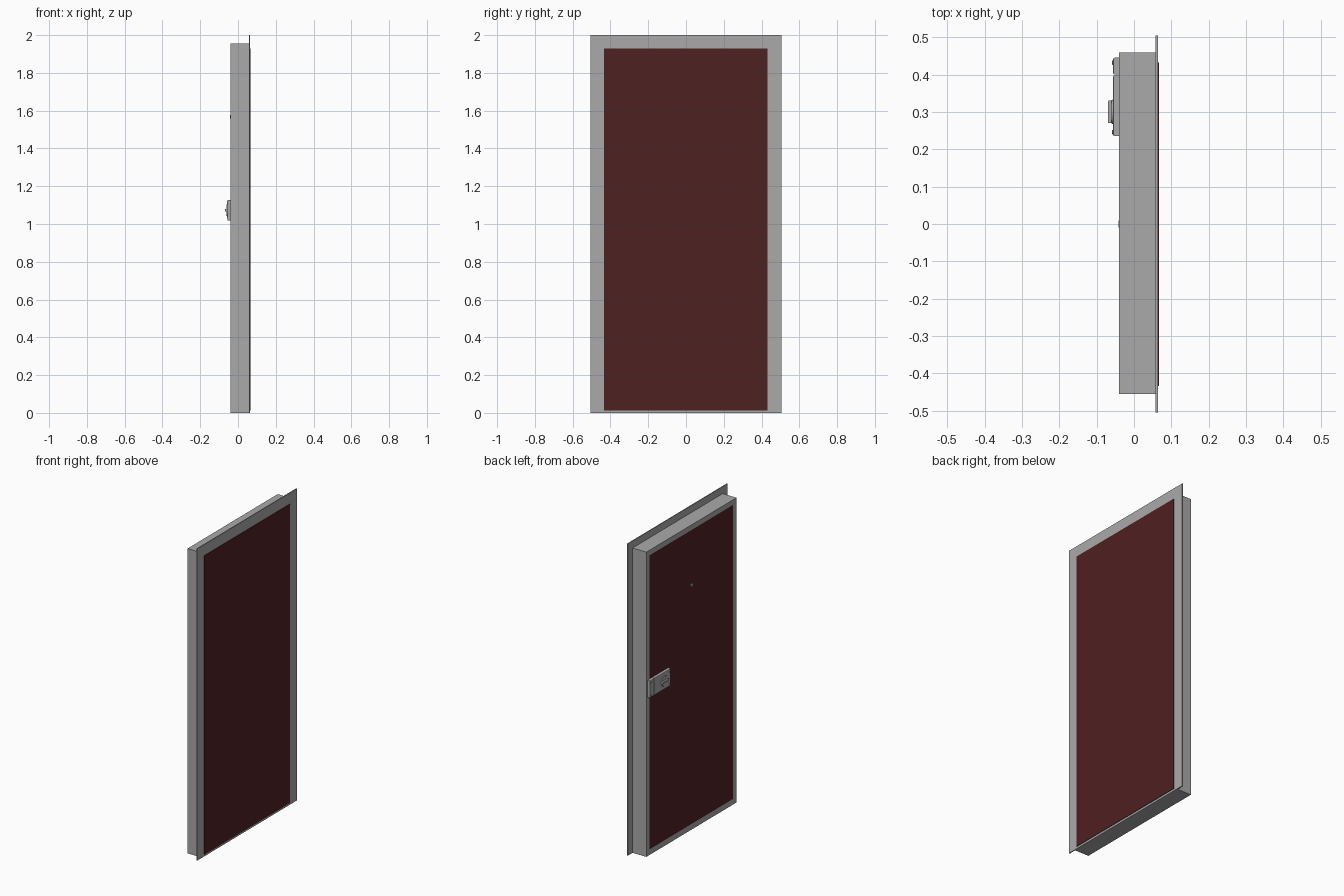
import bpy, bmesh, math

if "Cube" in bpy.data.objects:
    bpy.data.objects.remove(bpy.data.objects["Cube"])


def material(name, rgb):
    m = bpy.data.materials.new(name)
    m.diffuse_color = (*rgb, 1)
    m.use_nodes = True
    m.node_tree.nodes["Principled BSDF"].inputs["Base Color"].default_value = m.diffuse_color
    return m


GREY = material("steel_grey", (0.40, 0.40, 0.40))
RED = material("dark_red", (0.078, 0.015, 0.016))


def finish(bm, name, mat):
    bmesh.ops.recalc_face_normals(bm, faces=bm.faces)
    me = bpy.data.meshes.new(name)
    bm.to_mesh(me)
    bm.free()
    me.materials.append(mat)
    ob = bpy.data.objects.new(name, me)
    bpy.context.collection.objects.link(ob)
    return ob


def box(name, x, y, z, mat, bevel=0):
    bm = bmesh.new()
    bmesh.ops.create_cube(bm, size=1)
    for v in bm.verts:
        v.co = [lo + (c + 0.5) * (hi - lo) for c, (lo, hi) in zip(v.co, (x, y, z))]
    if bevel:  # round off the rim facing the room (-x)
        edges = [e for e in bm.edges if all(v.co.x < x[0] + 1e-5 for v in e.verts)]
        bmesh.ops.bevel(bm, geom=edges, offset=bevel, segments=2, profile=0.5, affect='EDGES')
    return finish(bm, name, mat)


def disc(name, x, y, z, r, r_front, mat=GREY, sides=20):
    """Round part lying along x, narrowing to r_front at the -x end."""
    bm = bmesh.new()
    rings = [[bm.verts.new((px, y + rad * math.cos(a), z + rad * math.sin(a)))
              for a in (2 * math.pi * i / sides for i in range(sides))]
             for px, rad in ((x[0], r_front), (x[1], r))]
    for i in range(sides):
        j = (i + 1) % sides
        bm.faces.new((rings[0][i], rings[0][j], rings[1][j], rings[1][i]))
    for ring in rings:
        bm.faces.new(ring)
    return finish(bm, name, mat)


# Door body with its inner frame: inset the room-side face as a shallow red panel
bm = bmesh.new()
bmesh.ops.create_cube(bm, size=1)
for v in bm.verts:
    v.co = (0.01 + v.co.x * 0.1, 0.002 + v.co.y * 0.914, 0.9775 + v.co.z * 1.955)
inner = [f for f in bm.faces if f.calc_center_median().x < -0.03]
bmesh.ops.inset_region(bm, faces=inner, thickness=0.049)
for v in inner[0].verts:
    v.co.x += 0.002
inner[0].material_index = 1
body = finish(bm, "door_body", GREY)
body.data.materials.append(RED)

# Outer flange and outer red panel
box("outer_flange", (0.058, 0.064), (-0.505, 0.505), (0, 2), GREY)
box("outer_panel", (0.062, 0.067), (-0.434, 0.432), (0.013, 1.93), RED)

# Lock case and strike box side by side
box("lock_case", (-0.056, -0.038), (0.235, 0.398), (1.018, 1.128), GREY, 0.004)
box("strike_box", (-0.056, -0.038), (0.400, 0.445), (1.018, 1.128), GREY, 0.004)

# Thumb turn: round base with a flat grip
disc("turn_base", (-0.060, -0.054), 0.30, 1.073, 0.034, 0.031, sides=28)
box("turn_grip", (-0.070, -0.058), (0.27, 0.33), (1.067, 1.079), GREY, 0.002)

# Screws in the corners of the lock
for y in (0.246, 0.432):
    for z in (1.034, 1.112):
        disc("lock_screw", (-0.059, -0.055), y, z, 0.007, 0.005, sides=12)

# Peephole
disc("peephole", (-0.042, -0.036), 0.0, 1.568, 0.012, 0.009)
